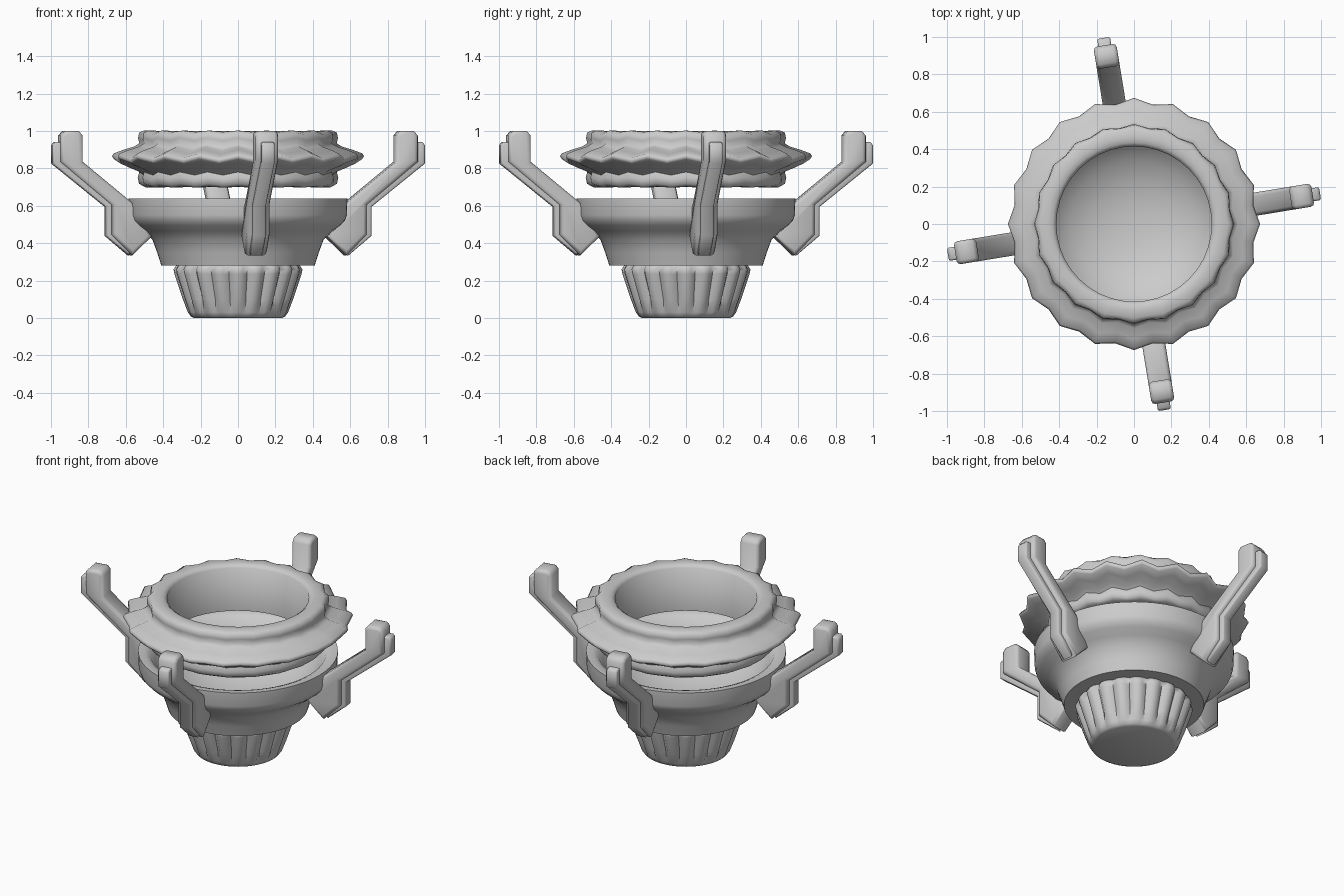
import bpy, bmesh, math
from math import sin, cos, pi, radians

if "Cube" in bpy.data.objects:
    bpy.data.objects.remove(bpy.data.objects["Cube"])

grey = bpy.data.materials.new("plain_grey")
grey.diffuse_color = (0.6, 0.6, 0.6, 1)
grey.use_nodes = True
grey.node_tree.nodes["Principled BSDF"].inputs["Base Color"].default_value = grey.diffuse_color


def finish(name, bm, angle=40):
    bmesh.ops.recalc_face_normals(bm, faces=bm.faces)
    me = bpy.data.meshes.new(name)
    bm.to_mesh(me)
    bm.free()
    ob = bpy.data.objects.new(name, me)
    bpy.context.collection.objects.link(ob)
    me.materials.append(grey)
    bpy.ops.object.select_all(action='DESELECT')
    ob.select_set(True)
    bpy.context.view_layer.objects.active = ob
    bpy.ops.object.shade_smooth_by_angle(angle=radians(angle))
    return ob


def lathe(name, profile, n, wave=None, closed=False, angle=40):
    """Spin (r, z, wave amount) points; wave(i) returns a radius and height offset."""
    bm = bmesh.new()
    rings = []
    for r, z, w in profile:
        ring = []
        for i in range(n):
            a = 2 * pi * i / n
            dr, dz = wave(i) if wave else (0, 0)
            rr = r + w * dr
            ring.append(bm.verts.new((rr * cos(a), rr * sin(a), z + w * dz)))
        rings.append(ring)
    pairs = list(zip(rings, rings[1:]))
    if closed:
        pairs.append((rings[-1], rings[0]))
    for p, q in pairs:
        for i in range(n):
            j = (i + 1) % n
            bm.faces.new((p[i], p[j], q[j], q[i]))
    if not closed:
        bm.faces.new(rings[0])
        bm.faces.new(rings[-1])
    return finish(name, bm, angle)


# fluted foot of the cup, 20 flutes
lathe("fluted_foot",
      [(.235, 0, 0), (.252, .008, 0), (.266, .03, .3), (.289, .10, 1),
       (.334, .235, 1), (.339, .26, .9), (.325, .285, .5)],
      80, lambda i: ((.006, .002, -.022, .002)[i % 4], 0), angle=60)

# bowl: flared underside, upright band, hollow dish
lathe("bowl",
      [(.30, .282, 0), (.41, .28, 0), (.432, .35, 0), (.458, .42, 0), (.505, .463, 0),
       (.548, .495, 0), (.573, .522, 0), (.582, .55, 0), (.585, .64, 0),
       (.545, .638, 0), (.515, .625, 0), (.485, .58, 0), (.43, .50, 0),
       (.34, .425, 0), (.22, .375, 0), (.10, .352, 0), (.02, .35, 0)], 64, angle=60)

# floating scalloped ring: 20 ripples, strongest on the flange
lathe("scalloped_ring",
      [(.415, .982, 0), (.435, .997, 0), (.46, 1.0, .1), (.50, .998, .3), (.522, .985, .5),
       (.526, .955, .6), (.518, .925, .7), (.545, .905, .9), (.60, .887, 1), (.65, .868, 1),
       (.660, .853, 1), (.65, .838, 1), (.60, .815, 1), (.54, .79, .9), (.518, .772, .7),
       (.528, .745, .6), (.522, .712, .5), (.50, .70, .2), (.43, .70, 0), (.415, .705, 0)],
      40, lambda i: ((.014, .012) if i % 2 == 0 else (-.014, -.012)),
      closed=True, angle=70)


def prism(name, points, half, turn, bevel):
    """Extrude a (radius, height) outline sideways and turn it about z."""
    bm = bmesh.new()
    sides = [[bm.verts.new((r * cos(turn) - y * sin(turn),
                            r * sin(turn) + y * cos(turn), z)) for r, z in points]
             for y in (-half, half)]
    bm.faces.new(sides[0])
    bm.faces.new(sides[1][::-1])
    n = len(points)
    for i in range(n):
        j = (i + 1) % n
        bm.faces.new((sides[0][i], sides[0][j], sides[1][j], sides[1][i]))
    bmesh.ops.recalc_face_normals(bm, faces=bm.faces)
    rim = [e for e in bm.edges
           if any(len(f.verts) == n for f in e.link_faces)]
    bmesh.ops.bevel(bm, geom=rim, offset=bevel, segments=2, profile=.5,
                    affect='EDGES', clamp_overlap=True)
    return finish(name, bm, 60)


# four bent arms, each with a narrow rib along its outer side
arm = [(.58, .335), (.69, .445), (.69, .605), (.968, .835), (.968, .975), (.945, 1.0),
       (.87, 1.0), (.848, .975), (.848, .835), (.585, .62), (.555, .59), (.475, .435)]
rib = [(.595, .335), (.72, .44), (.72, .595), (1.008, .825), (1.008, .925), (.995, .94),
       (.93, .94), (.93, .85), (.66, .63), (.64, .48), (.58, .40)]
for k in range(4):
    turn = radians(9.3 + 90 * k)
    prism(f"arm_{k + 1}", arm, .062, turn, .02)
    prism(f"arm_rib_{k + 1}", rib, .035, turn, .01)
